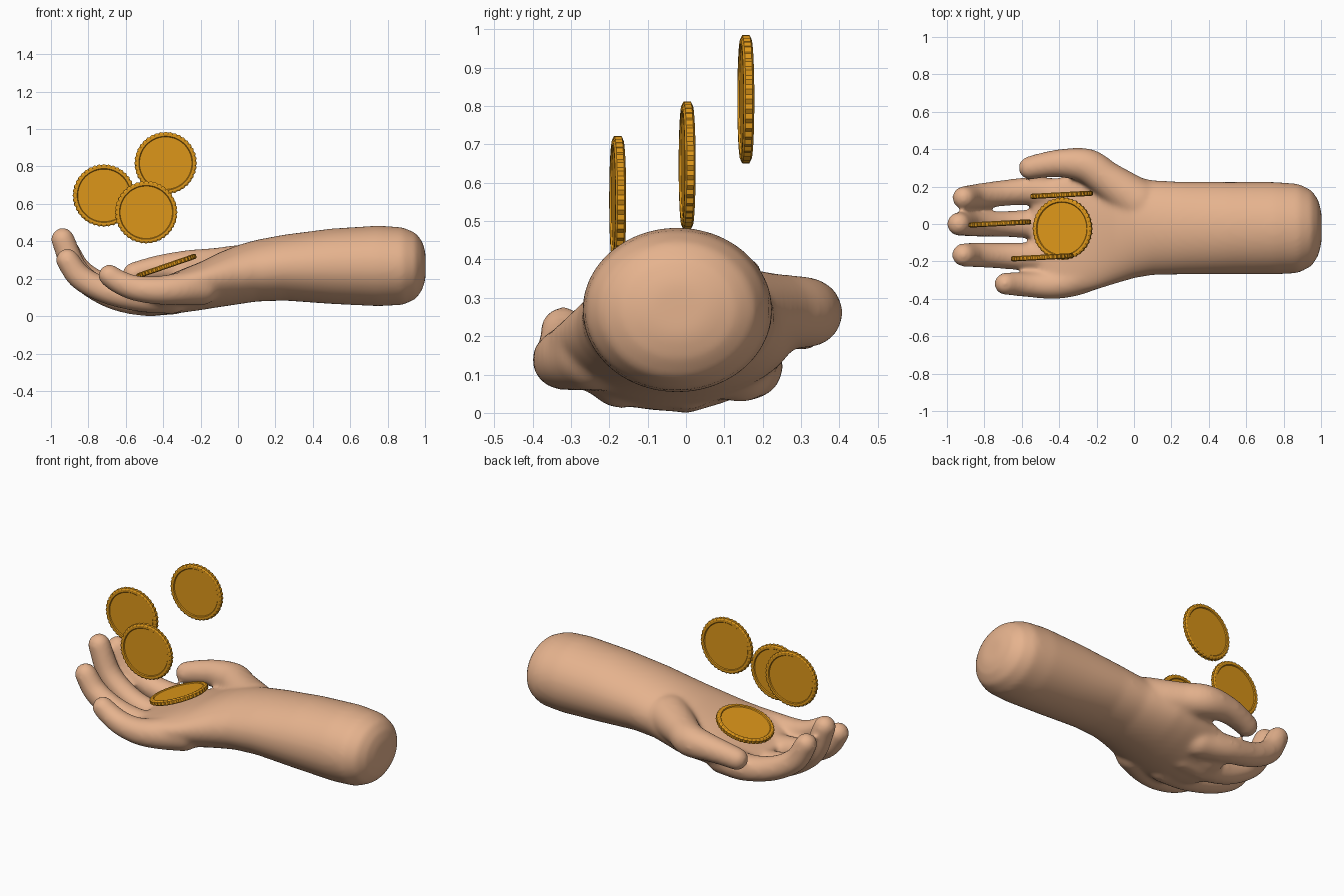
import bpy, bmesh
from math import sin, cos, pi, radians
from mathutils import Vector, Matrix


def material(name, rgb):
    m = bpy.data.materials.new(name)
    m.diffuse_color = (*rgb, 1)
    return m


skin = material("skin", (0.79, 0.45, 0.27))
gold = material("gold", (0.73, 0.31, 0.01))


def finish(bm, name, mat):
    bmesh.ops.recalc_face_normals(bm, faces=bm.faces)
    me = bpy.data.meshes.new(name)
    bm.to_mesh(me)
    bm.free()
    me.materials.append(mat)
    ob = bpy.data.objects.new(name, me)
    bpy.context.collection.objects.link(ob)
    bpy.ops.object.select_all(action='DESELECT')
    ob.select_set(True)
    bpy.context.view_layer.objects.active = ob
    return ob


def bridge(bm, rings):
    for a, b in zip(rings, rings[1:]):
        n = len(a)
        for i in range(n):
            bm.faces.new((a[i], a[(i + 1) % n], b[(i + 1) % n], b[i]))
    bm.faces.new(rings[0])
    bm.faces.new(rings[-1])


def loft(bm, sections, n=48):
    # cross-sections along x: (x, y min, y max, z bottom, z top, cup)
    rings = []
    for x, y0, y1, z0, z1, cup in sections:
        ring = []
        for i in range(n):
            c, s = cos(2 * pi * i / n), sin(2 * pi * i / n)
            y = (y0 + y1) / 2 + (y1 - y0) / 2 * c
            z = (z0 + z1) / 2 + (z1 - z0) / 2 * s + cup * c * c
            ring.append(bm.verts.new((x, y, z)))
        rings.append(ring)
    bridge(bm, rings)


def digit(bm, pts, steps=7):
    # overlapping spheres along a smooth path of (x, y, z, radius)
    p = [Vector(q) for q in pts]
    p = [2 * p[0] - p[1]] + p + [2 * p[-1] - p[-2]]
    for k in range(1, len(p) - 2):
        a, b, c, d = p[k - 1:k + 3]
        for j in range(steps + (k == len(p) - 3)):
            t = j / steps
            q = 0.5 * (2 * b + (c - a) * t + (2 * a - 5 * b + 4 * c - d) * t * t
                       + (3 * b - a - 3 * c + d) * t ** 3)
            bmesh.ops.create_icosphere(bm, subdivisions=3, radius=q[3] + 0.004,
                                       matrix=Matrix.Translation(q.to_3d()))


# forearm and cupped palm
bm = bmesh.new()
loft(bm, [
    (1.003, -0.10, 0.06, 0.20, 0.34, 0),
    (0.985, -0.17, 0.13, 0.14, 0.40, 0),
    (0.95, -0.225, 0.18, 0.09, 0.445, 0),
    (0.88, -0.262, 0.215, 0.06, 0.475, 0),
    (0.75, -0.27, 0.225, 0.053, 0.484, 0),
    (0.50, -0.27, 0.225, 0.065, 0.468, 0),
    (0.25, -0.27, 0.226, 0.083, 0.436, 0),
    (0.10, -0.273, 0.234, 0.078, 0.408, 0),
    (0.00, -0.29, 0.255, 0.063, 0.38, 0.005),
    (-0.10, -0.32, 0.28, 0.048, 0.34, 0.015),
    (-0.20, -0.35, 0.28, 0.032, 0.29, 0.03),
    (-0.30, -0.37, 0.27, 0.018, 0.25, 0.045),
    (-0.40, -0.37, 0.25, 0.008, 0.208, 0.055),
    (-0.48, -0.30, 0.24, 0.003, 0.178, 0.05),
    (-0.55, -0.20, 0.20, 0.02, 0.15, 0.04),
])

# thumb and fingers
digit(bm, [(0.02, 0.12, 0.26, 0.12), (-0.14, 0.235, 0.265, 0.095), (-0.25, 0.31, 0.262, 0.09),
           (-0.38, 0.325, 0.258, 0.074), (-0.48, 0.315, 0.243, 0.065), (-0.555, 0.30, 0.225, 0.06)])
digit(bm, [(-0.35, 0.14, 0.12, 0.09), (-0.52, 0.175, 0.12, 0.075), (-0.70, 0.165, 0.155, 0.067),
           (-0.84, 0.148, 0.235, 0.064), (-0.91, 0.14, 0.35, 0.059)])
digit(bm, [(-0.35, 0.0, 0.095, 0.085), (-0.52, 0.0, 0.08, 0.075), (-0.70, 0.0, 0.12, 0.067),
           (-0.86, 0.0, 0.235, 0.065), (-0.937, 0.0, 0.41, 0.06)])
digit(bm, [(-0.35, -0.17, 0.10, 0.085), (-0.52, -0.175, 0.10, 0.075), (-0.70, -0.17, 0.135, 0.067),
           (-0.84, -0.165, 0.205, 0.064), (-0.912, -0.165, 0.30, 0.059)])
digit(bm, [(-0.20, -0.24, 0.16, 0.10), (-0.32, -0.30, 0.145, 0.083), (-0.43, -0.325, 0.138, 0.073),
           (-0.55, -0.325, 0.15, 0.065), (-0.64, -0.32, 0.185, 0.06), (-0.687, -0.32, 0.217, 0.057)])
hand = finish(bm, "hand", skin)

# fuse everything into one smooth skin
fuse = hand.modifiers.new("fuse", 'REMESH')
fuse.mode = 'VOXEL'
fuse.voxel_size = 0.012
relax = hand.modifiers.new("relax", 'SMOOTH')
relax.factor = 0.5
relax.iterations = 18
for name in ("fuse", "relax"):
    bpy.ops.object.modifier_apply(modifier=name)
bpy.ops.object.shade_smooth()


def coin(name, loc, rot):
    # lathed disc with raised rims and a reeded edge
    n = 160
    half = [(0.04, 0.009), (0.140, 0.009), (0.144, 0.014), (0.157, 0.014), (0.165, 0.009)]
    profile = half + [(r, -z) for r, z in reversed(half)]
    bm = bmesh.new()
    rings = []
    for r, z in profile:
        ring = []
        for i in range(n):
            a = 2 * pi * i / n
            k = r + (0.0025 * cos(40 * a) if r > 0.16 else 0)
            ring.append(bm.verts.new((k * cos(a), k * sin(a), z)))
        rings.append(ring)
    bridge(bm, rings)
    ob = finish(bm, name, gold)
    ob.location = loc
    ob.rotation_euler = [radians(v) for v in rot]
    bpy.ops.object.shade_smooth_by_angle(angle=radians(25))


# one coin resting in the palm, three falling
coin("palm_coin", (-0.382, -0.025, 0.268), (0, -19, 0))
for i, loc in enumerate([(-0.717, 0.003, 0.645), (-0.387, 0.156, 0.818), (-0.491, -0.178, 0.555)]):
    coin(f"falling_coin_{i + 1}", loc, (90, 0, 3))
